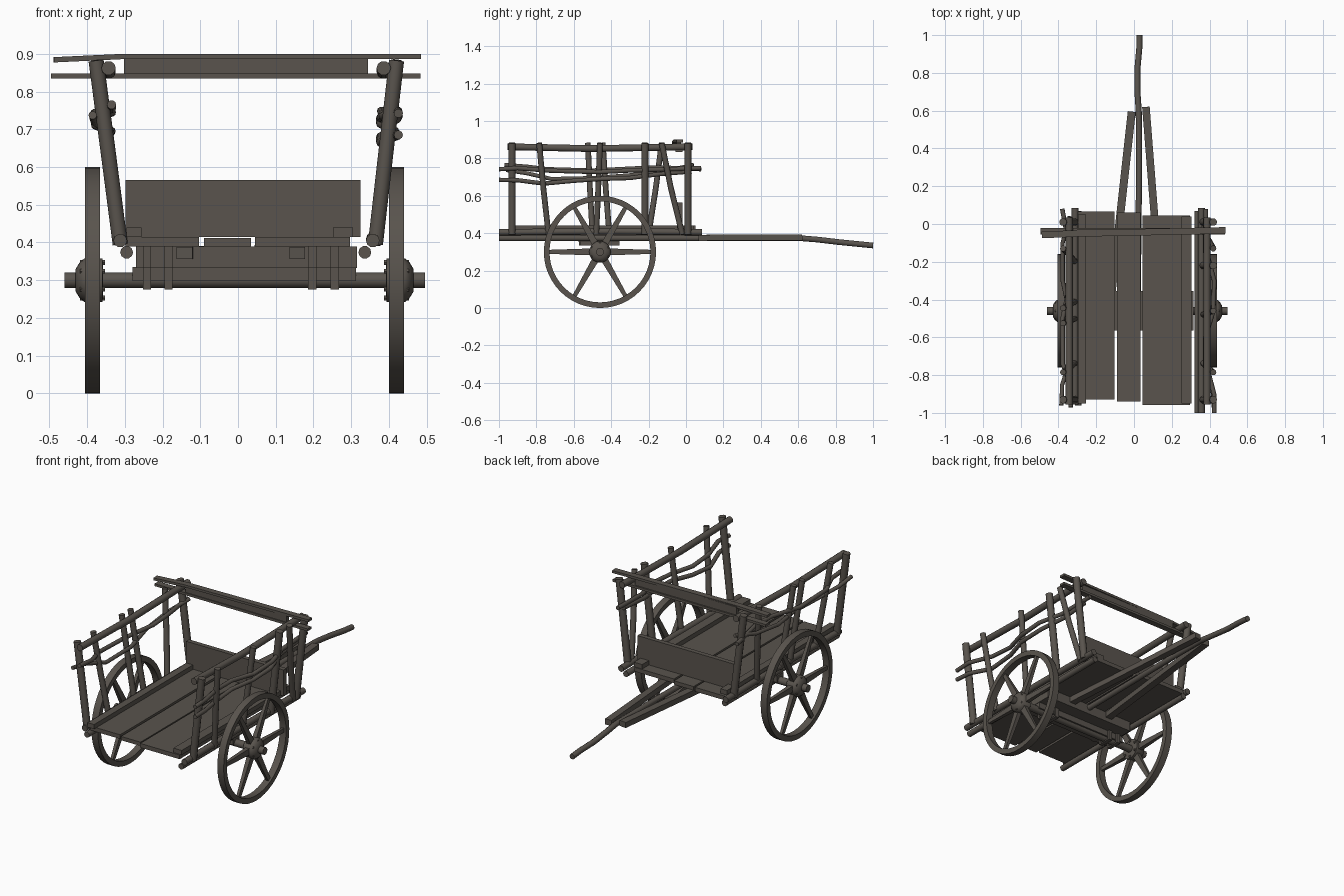
import bpy, bmesh, math
from mathutils import Vector, Matrix

if "Cube" in bpy.data.objects:
    bpy.data.objects.remove(bpy.data.objects["Cube"])

wood = bpy.data.materials.new("weathered wood")
wood.diffuse_color = (0.10, 0.088, 0.075, 1)
wood.use_nodes = True
wood.node_tree.nodes["Principled BSDF"].inputs["Base Color"].default_value = wood.diffuse_color


def finish(name, bm, smooth=False):
    bmesh.ops.recalc_face_normals(bm, faces=bm.faces)
    me = bpy.data.meshes.new(name)
    bm.to_mesh(me)
    bm.free()
    me.materials.append(wood)
    ob = bpy.data.objects.new(name, me)
    bpy.context.collection.objects.link(ob)
    if smooth:
        bpy.ops.object.select_all(action='DESELECT')
        ob.select_set(True)
        bpy.context.view_layer.objects.active = ob
        bpy.ops.object.shade_smooth_by_angle(angle=math.radians(50))
    return ob


def box(name, x0, x1, y0, y1, z0, z1):
    bm = bmesh.new()
    m = Matrix.LocRotScale(((x0 + x1) / 2, (y0 + y1) / 2, (z0 + z1) / 2), None,
                           (x1 - x0, y1 - y0, z1 - z0))
    bmesh.ops.create_cube(bm, size=1, matrix=m)
    return finish(name, bm)


def sweep(name, pts, w, h=None, sides=10):
    """Round pole (radius w), or rectangular beam w x h, along points."""
    pts = [Vector(p) for p in pts]
    bm, rings = bmesh.new(), []
    for i, p in enumerate(pts):
        t = (pts[min(i + 1, len(pts) - 1)] - pts[max(i - 1, 0)]).normalized()
        up = Vector((0, 0, 1)) if abs(t.z) < 0.8 else Vector((0, 1, 0))
        a = t.cross(up).normalized()
        b = a.cross(t)
        if h:
            prof = [(-w / 2, -h / 2), (w / 2, -h / 2), (w / 2, h / 2), (-w / 2, h / 2)]
        else:
            prof = [(w * math.cos(k * math.tau / sides), w * math.sin(k * math.tau / sides))
                    for k in range(sides)]
        rings.append([bm.verts.new(p + a * u + b * v) for u, v in prof])
    n = len(rings[0])
    for r, s in zip(rings, rings[1:]):
        for k in range(n):
            bm.faces.new((r[k], r[(k + 1) % n], s[(k + 1) % n], s[k]))
    bm.faces.new(rings[0])
    bm.faces.new(rings[-1])
    return finish(name, bm, h is None)


def lathe_x(name, profile, cx, sign, seg=40, closed=False):
    """Revolve (offset, radius) points around the axle line."""
    bm, rings = bmesh.new(), []
    for dx, r in profile:
        rings.append([bm.verts.new((cx + sign * dx, AY + r * math.cos(k * math.tau / seg),
                                    AZ + r * math.sin(k * math.tau / seg))) for k in range(seg)])
    pairs = list(zip(rings, rings[1:])) + ([(rings[-1], rings[0])] if closed else [])
    for r, s in pairs:
        for k in range(seg):
            bm.faces.new((r[k], r[(k + 1) % seg], s[(k + 1) % seg], s[k]))
    if not closed:
        bm.faces.new(rings[0])
        bm.faces.new(rings[-1])
    return finish(name, bm, True)


AY, AZ = -0.46, 0.30

# wheels: rim, hub, spokes, hub bolts
for side, cx, s in (("left", -0.385, -1), ("right", 0.42, 1)):
    lathe_x(side + "_rim", [(-.02, .3), (.02, .3), (.02, .27), (-.02, .27)], cx, s, 48, True)
    lathe_x(side + "_hub", [(-.028, .035), (-.026, .058), (.022, .058), (.034, .048), (.045, .03)],
            cx, s, 20)
    for k in range(6):
        bm = bmesh.new()
        bmesh.ops.create_cone(bm, cap_ends=True, segments=4, radius1=.026, radius2=.015, depth=.235,
                              matrix=Matrix.Translation((0, 0, .1625)) @ Matrix.Diagonal((.7, 1, 1, 1))
                              @ Matrix.Rotation(math.pi / 4, 4, 'Z'))
        bm.transform(Matrix.Translation((cx, AY, AZ)) @ Matrix.Rotation(math.pi / 2 + k * math.pi / 3, 4, 'X'))
        finish(side + "_spoke", bm)
        a = (k + .5) * math.pi / 3
        y, z = AY + .047 * math.cos(a), AZ + .047 * math.sin(a)
        sweep(side + "_hub_bolt", [(cx - .033, y, z), (cx + .033, y, z)], .007, sides=6)

# axle, bolsters and straps
sweep("axle", [(-.46, AY, AZ), (.495, AY, AZ)], .021, sides=14)
box("axle_beam", -.28, .312, AY - .03, AY + .03, .298, .335)
box("bolster", -.27, .315, -.565, -.355, .333, .39)
for x in (-.241, -.184, .197, .256):
    for y in (AY - .036, AY + .036):
        box("strap_side", x - .011, x + .011, y - .006, y + .006, .28, .34)
    box("strap_bottom", x - .011, x + .011, AY - .042, AY + .042, .276, .284)
    box("strap_front", x - .011, x + .011, -.571, -.565, .333, .39)

# floor planks
box("floor_plank_left", -.298, -.103, -.93, .067, .39, .414)
box("floor_plank_middle", -.09, .035, -.94, .06, .39, .412)
box("floor_plank_right", .045, .297, -.957, .045, .39, .414)

# front board and side sills
box("end_board", -.298, .325, -.047, -.02, .415, .565)
box("left_sill", -.296, -.255, -.95, .05, .414, .44)
box("right_sill", .252, .305, -.95, .04, .414, .44)

# draw pole and braces
sweep("draw_pole", [(.02, -.4, .373), (.027, .3, .373), (.025, .6, .374), (.018, .7, .366),
                    (.018, .82, .352), (.028, .93, .341), (.028, 1, .334)], .016)
sweep("left_brace", [(-.142, -.575, .372), (-.012, .595, .378)], .042, .032)
sweep("right_brace", [(.157, -.575, .372), (.063, .62, .378)], .04, .032)

# side rails at floor height
for side, xl, xu in (("left", -.295, -.312), ("right", .336, .357)):
    sweep(side + "_lower_rail", [(xl, -.96 if xl < 0 else -1, .374), (xl, .07, .374)], .017)
    sweep(side + "_upper_rail", [(xu, -.955 if xl < 0 else -1, .405), (xu, -.4, .41), (xu, .085, .405)], .018)

# leaning side posts: (y at foot, y at top)
posts = {"left": [(-.93, -.93), (-.735, -.785), (-.5, -.525), (-.41, -.445), (-.2, -.13), (.01, .01)],
         "right": [(-.93, -.93), (-.735, -.785), (-.48, -.46), (-.22, -.22), (-.02, -.13), (.01, .01)]}
for side, x0, x1 in (("left", -.312, -.376), ("right", .364, .42)):
    for yb, yt in posts[side]:
        r = .02 if yb == yt else .016
        xm = x0 * .5 + x1 * .5
        sweep(side + "_post", [(x0, yb, .395), (xm, yb * .45 + yt * .55, .64), (x1, yt, .882)], r)

# top rails
sweep("left_top_rail", [(-.343, -.955, .862), (-.343, -.5, .852), (-.343, .035, .862)], .019)
sweep("right_top_rail", [(.386, -.955, .862), (.386, -.5, .852), (.386, .035, .862)], .019)

# woven middle rails
sweep("right_weave_high", [(.425, -1, .742), (.424, -.9, .748), (.385, -.75, .735), (.378, -.6, .73),
                           (.42, -.46, .727), (.425, -.3, .735), (.385, -.15, .74), (.38, .08, .748)], .012)
sweep("right_weave_low", [(.425, -1, .685), (.42, -.9, .683), (.378, -.76, .665), (.378, -.6, .68),
                          (.415, -.46, .69), (.415, -.3, .695), (.378, -.15, .715), (.378, .03, .73)], .012)
sweep("left_weave_high", [(-.335, -.97, .765), (-.335, -.85, .755), (-.378, -.74, .742), (-.378, -.5, .735),
                          (-.335, -.3, .745), (-.338, -.15, .752), (-.38, .08, .742)], .012)
sweep("left_weave_low", [(-.385, -.96, .737), (-.38, -.85, .72), (-.338, -.72, .69), (-.335, -.5, .695),
                         (-.378, -.3, .71), (-.378, -.1, .735), (-.34, .04, .765)], .011)

# top cross pieces
sweep("cross_strip_top", [(-.488, -.058, .884), (-.3, -.05, .893), (.485, -.034, .893)], .035, .014)
box("cross_strip_bottom", -.495, .483, -.055, -.02, .834, .848)
box("cross_board", -.302, .345, -.05, -.028, .84, .894)
